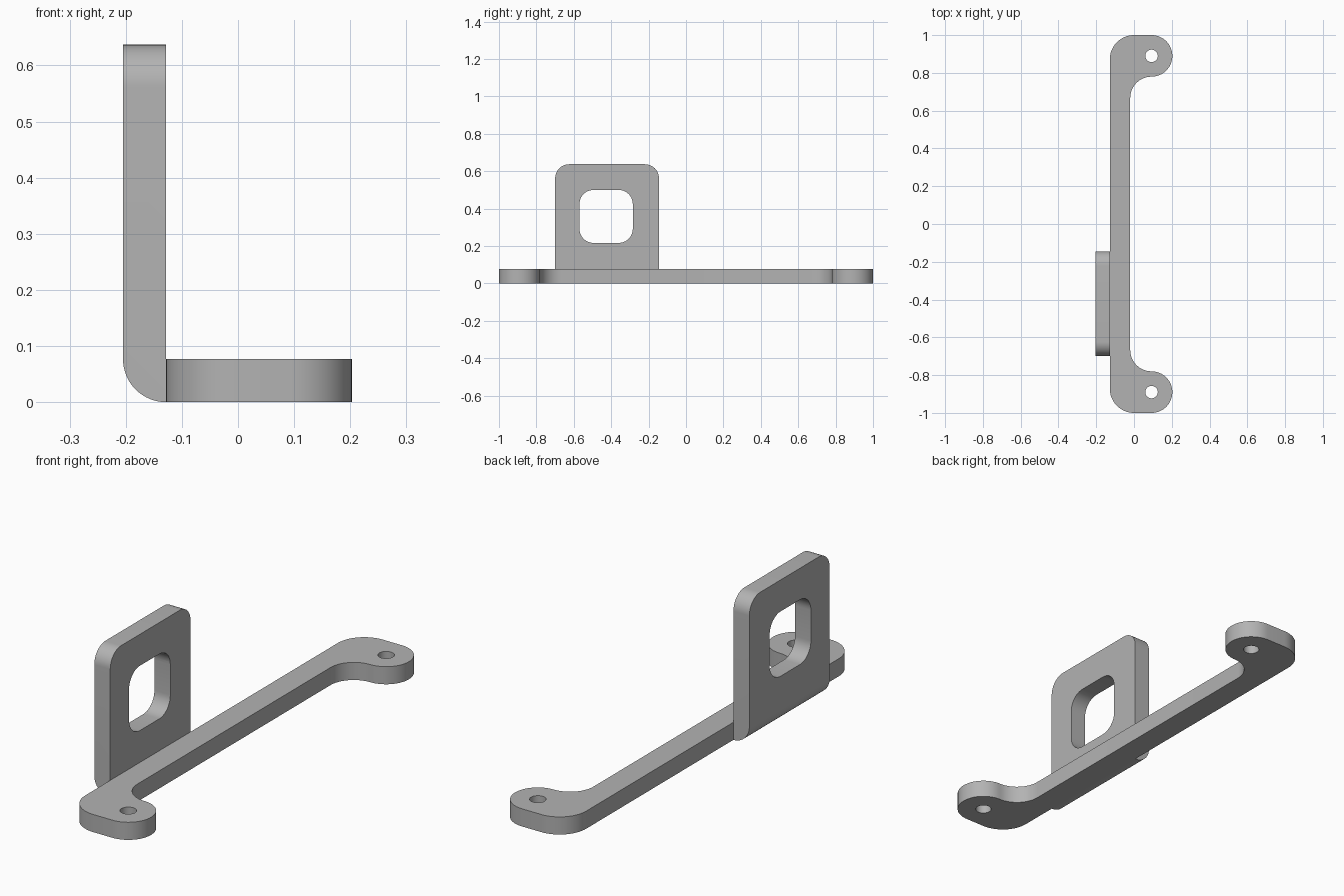
import bpy, bmesh, math
from mathutils import Matrix

cube = bpy.data.objects.get("Cube")
if cube:
    bpy.data.objects.remove(cube, do_unlink=True)

THICK = 0.077
WALL_X = -0.128          # where the bar meets the upright tab
EAR_X, EAR_Y, EAR_R = 0.093, 0.89, 0.11

grey = bpy.data.materials.new("plain grey")
grey.use_nodes = True
COLOUR = (0.45, 0.45, 0.45, 1)
grey.diffuse_color = COLOUR
grey.node_tree.nodes["Principled BSDF"].inputs["Base Color"].default_value = COLOUR


def arc(cx, cy, r, start, end, steps=16):
    angles = [math.radians(start + (end - start) * i / steps) for i in range(steps + 1)]
    return [(cx + r * math.cos(a), cy + r * math.sin(a)) for a in angles]


def rounded_rect(cx, cy, w, h, r):
    pts = []
    for sx, sy, a in ((1, 1, 0), (-1, 1, 90), (-1, -1, 180), (1, -1, 270)):
        pts += arc(cx + sx * (w / 2 - r), cy + sy * (h / 2 - r), r, a, a + 90, 10)
    return pts


def extrude(name, points, depth, frame=Matrix()):
    """Extrude a closed outline along local z, then place it with frame."""
    bm = bmesh.new()
    face = bm.faces.new([bm.verts.new((x, y, 0)) for x, y in points])
    made = bmesh.ops.extrude_face_region(bm, geom=[face])["geom"]
    moved = [v for v in made if isinstance(v, bmesh.types.BMVert)]
    bmesh.ops.translate(bm, verts=moved, vec=(0, 0, depth))
    bm.transform(frame)
    bmesh.ops.remove_doubles(bm, verts=bm.verts, dist=1e-5)
    bmesh.ops.recalc_face_normals(bm, faces=bm.faces)
    mesh = bpy.data.meshes.new(name)
    bm.to_mesh(mesh)
    bm.free()
    mesh.materials.append(grey)
    obj = bpy.data.objects.new(name, mesh)
    bpy.context.collection.objects.link(obj)
    return obj


def finish(obj, cutters):
    """Cut the holes, discard the cutters and smooth the curved sides."""
    for cutter in cutters:
        mod = obj.modifiers.new("cut", "BOOLEAN")
        mod.operation, mod.solver, mod.object = "DIFFERENCE", "EXACT", cutter
        cutter.hide_render = True
    bpy.context.view_layer.update()
    cut = bpy.data.meshes.new_from_object(obj.evaluated_get(bpy.context.evaluated_depsgraph_get()))
    obj.modifiers.clear()
    obj.data = cut
    for cutter in cutters:
        bpy.data.objects.remove(cutter, do_unlink=True)
    bpy.ops.object.select_all(action="DESELECT")
    obj.select_set(True)
    bpy.context.view_layer.objects.active = obj
    bpy.ops.object.shade_smooth_by_angle(angle=math.radians(30))


# Flat bar with a rounded ear at each end
fillet = EAR_X + 0.02
half = arc(EAR_X - fillet + fillet, EAR_Y - EAR_R - fillet, fillet, 180, 90)
half += arc(EAR_X, EAR_Y, EAR_R, -90, 90, 32)
half += arc(0, 1 + WALL_X, -WALL_X, 90, 180)
bar = extrude("base_bar", half + [(x, -y) for x, y in reversed(half)], THICK)
holes = [extrude("hole_cutter", arc(EAR_X, s * EAR_Y, 0.033, 0, 360, 32)[:-1], 0.3,
                 Matrix.Translation((0, 0, -0.1))) for s in (-1, 1)]
finish(bar, holes)

# Upright tab: side profile with a rounded heel, run along y
TAB_Y, TAB_W, TAB_H = -0.422, 0.555, 0.637
profile = arc(WALL_X, THICK, THICK, 180, 270) + [(WALL_X, TAB_H), (WALL_X - THICK, TAB_H)]
stand = Matrix.Translation((0, TAB_Y + TAB_W / 2, 0)) @ Matrix.Rotation(math.pi / 2, 4, "X")
tab = extrude("upright_tab", profile, TAB_W, stand)

# Round the two top corners of the tab
bm = bmesh.new()
bm.from_mesh(tab.data)
corners = [e for e in bm.edges if all(v.co.z > TAB_H - 0.001 for v in e.verts)
           and abs(e.verts[0].co.y - e.verts[1].co.y) < 0.001]
bmesh.ops.bevel(bm, geom=corners, offset=0.075, segments=12, profile=0.5, affect="EDGES")
bm.to_mesh(tab.data)
bm.free()

# Rounded window through the tab: local x, y, z become y, z, x
sideways = Matrix(((0, 0, 1, -0.4), (1, 0, 0, 0), (0, 1, 0, 0), (0, 0, 0, 1)))
window = extrude("window_cutter", rounded_rect(-0.427, 0.358, 0.285, 0.283, 0.075), 0.5, sideways)
finish(tab, [window])
